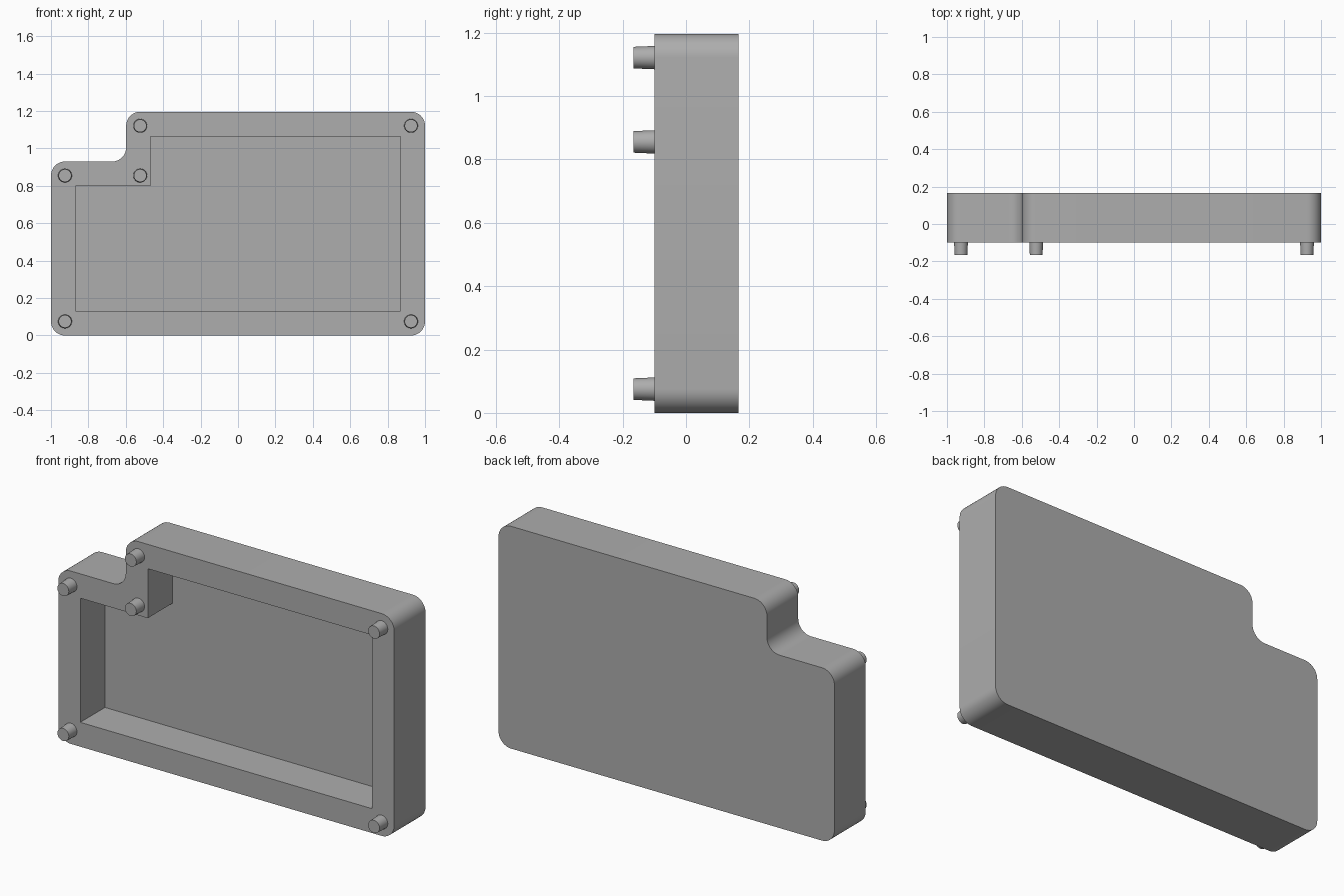
import bpy, bmesh, math
from mathutils import Vector, Matrix

if "Cube" in bpy.data.objects:
    bpy.data.objects.remove(bpy.data.objects["Cube"], do_unlink=True)

GREY = (0.42, 0.42, 0.42, 1)
grey = bpy.data.materials.new("plain grey")
grey.use_nodes = True
grey.diffuse_color = GREY
grey.node_tree.nodes["Principled BSDF"].inputs["Base Color"].default_value = GREY

FRONT, BACK, FLOOR, PIN_TIP = -0.1, 0.166, 0.11, -0.166
HEIGHT, STEP_X, STEP_Z = 1.196, -0.598, 0.93
RADIUS, WALL = 0.075, 0.131


def stepped_outline(inset):
    """Rectangle with a square step cut from its upper right-hand corner."""
    left, right = -1 + inset, 1 - inset
    low, high = inset, HEIGHT - inset
    sx, sz = STEP_X + inset, STEP_Z - inset
    return [Vector(p) for p in ((left, low), (right, low), (right, high),
                                (sx, high), (sx, sz), (left, sz))]


def rounded(points, radius, steps=10):
    """Replace each right-angled corner by an arc."""
    result = []
    for i, p in enumerate(points):
        a = (points[i - 1] - p).normalized() * radius
        b = (points[(i + 1) % len(points)] - p).normalized() * radius
        for k in range(steps + 1):
            t = k / steps * math.pi / 2
            result.append(p + a * (1 - math.sin(t)) + b * (1 - math.cos(t)))
    return result


def finish(name, bm):
    bmesh.ops.recalc_face_normals(bm, faces=bm.faces)
    mesh = bpy.data.meshes.new(name)
    bm.to_mesh(mesh)
    bm.free()
    mesh.materials.append(grey)
    obj = bpy.data.objects.new(name, mesh)
    bpy.context.collection.objects.link(obj)
    return obj


def prism(name, outline, y0, y1):
    bm = bmesh.new()
    face = bm.faces.new([bm.verts.new((p.x, y0, p.y)) for p in outline])
    grown = bmesh.ops.extrude_face_region(bm, geom=[face], use_keep_orig=True)
    moved = [v for v in grown["geom"] if isinstance(v, bmesh.types.BMVert)]
    bmesh.ops.translate(bm, verts=moved, vec=(0, y1 - y0, 0))
    return finish(name, bm)


def smooth(obj):
    bpy.ops.object.select_all(action='DESELECT')
    obj.select_set(True)
    bpy.context.view_layer.objects.active = obj
    bpy.ops.object.shade_smooth_by_angle(angle=math.radians(30))


# Case shell with an open pocket in the front
shell = prism("case_shell", rounded(stepped_outline(0), RADIUS), FRONT, BACK)
cutter = prism("pocket_cutter", stepped_outline(WALL), FRONT - 0.1, FLOOR)
cutter.hide_render = True
cut = shell.modifiers.new("pocket", 'BOOLEAN')
cut.operation, cut.solver, cut.object = 'DIFFERENCE', 'EXACT', cutter
bpy.context.view_layer.objects.active = shell
bpy.ops.object.modifier_apply(modifier=cut.name)
bpy.data.objects.remove(cutter, do_unlink=True)
smooth(shell)

# Tapered locating pins, one centred on each corner of the rim
names = ("lower_right", "lower_left", "upper_left",
         "upper_right", "step_inner", "step_outer")
for name, p in zip(names, stepped_outline(RADIUS)):
    bm = bmesh.new()
    root = FRONT + 0.005
    place = Matrix.Translation((p.x, (root + PIN_TIP) / 2, p.y))
    bmesh.ops.create_cone(bm, cap_ends=True, segments=32,
                          radius1=0.037, radius2=0.034, depth=root - PIN_TIP,
                          matrix=place @ Matrix.Rotation(math.pi / 2, 4, 'X'))
    smooth(finish(name + "_pin", bm))
